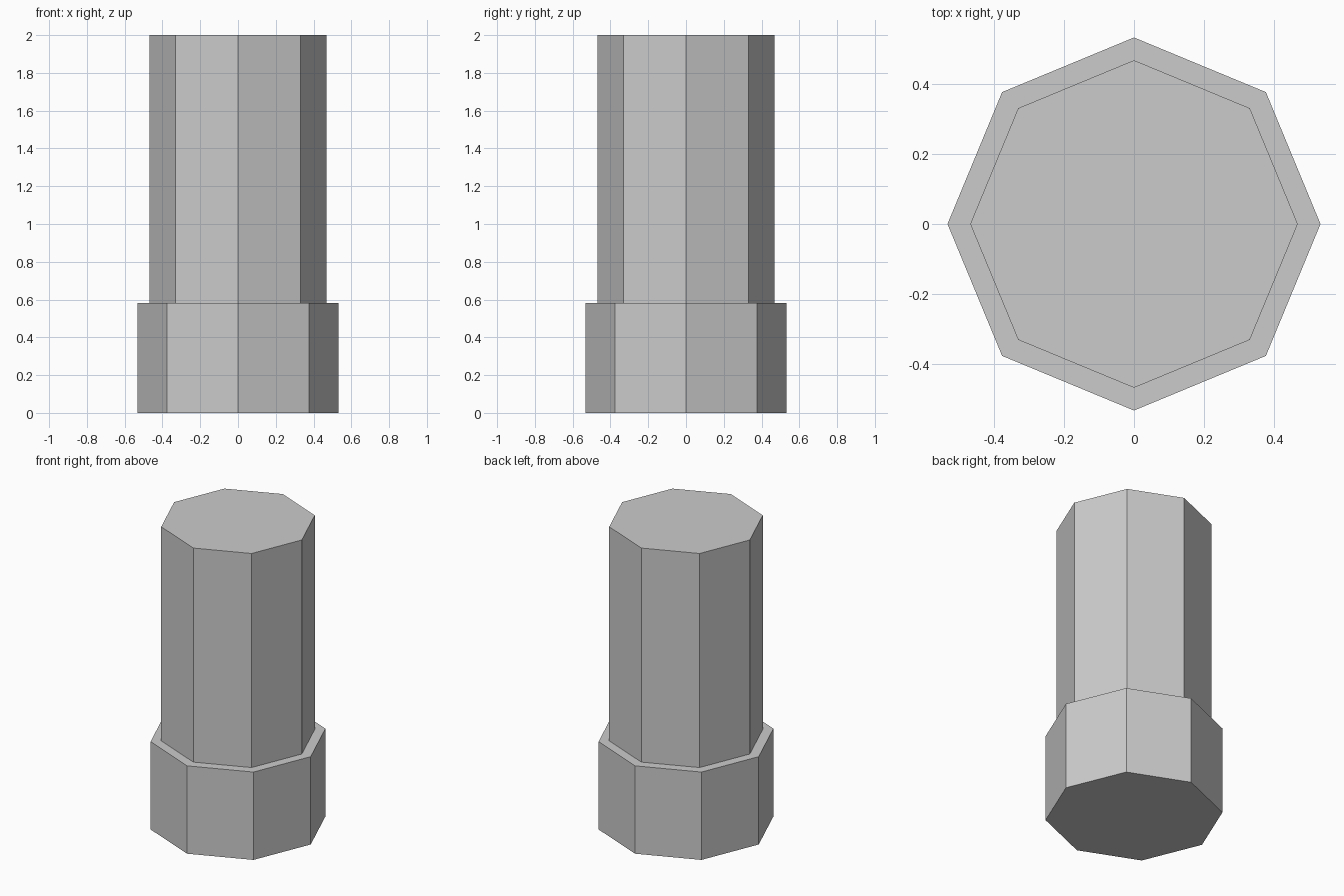
import bpy, bmesh
from math import cos, sin, tau

if "Cube" in bpy.data.objects:
    bpy.data.objects.remove(bpy.data.objects["Cube"])

SIDES = 8
# Stepped profile, bottom to top: wide base collar, narrow ledge, shaft
PROFILE = [(0.533, 0.0), (0.533, 0.582), (0.468, 0.582), (0.468, 2.0)]


def stepped_prism(name, profile, sides):
    bm = bmesh.new()
    rings = [[bm.verts.new((r * cos(tau * i / sides), r * sin(tau * i / sides), z))
              for i in range(sides)] for r, z in profile]
    # Side walls and ledge between successive rings
    for low, high in zip(rings, rings[1:]):
        for i in range(sides):
            j = (i + 1) % sides
            bm.faces.new((low[i], low[j], high[j], high[i]))
    # Flat end caps
    bm.faces.new(rings[0][::-1])
    bm.faces.new(rings[-1])
    mesh = bpy.data.meshes.new(name)
    bm.to_mesh(mesh)
    bm.free()
    obj = bpy.data.objects.new(name, mesh)
    bpy.context.collection.objects.link(obj)
    return obj


# Octagonal post with a thicker base
stepped_prism("octagonal_post", PROFILE, SIDES)
